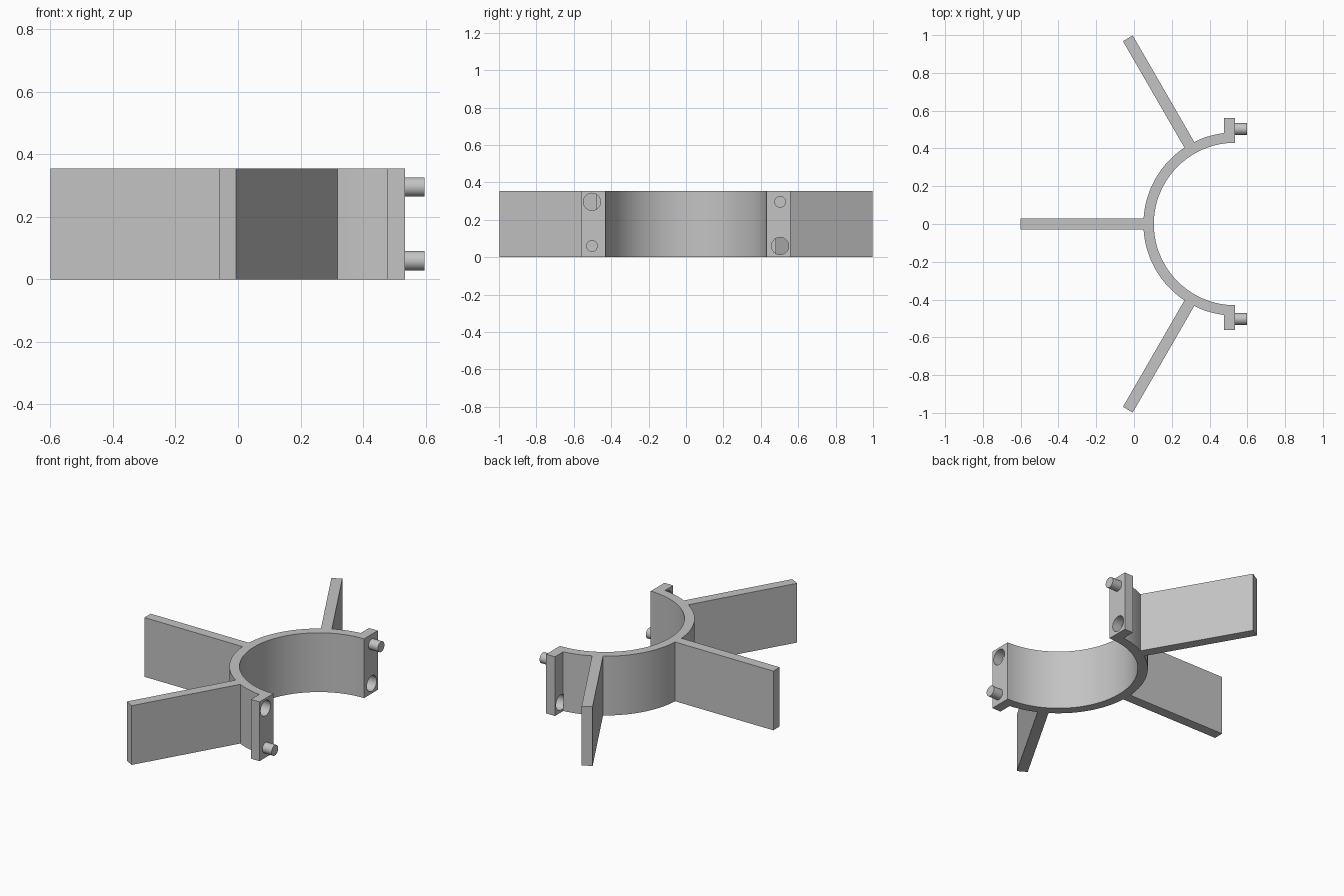
import bpy
import bmesh
from math import asin, cos, sin, pi, radians
from mathutils import Matrix, Vector

cube = bpy.data.objects.get("Cube")
if cube:
    bpy.data.objects.remove(cube)

HEIGHT = 0.355
CENTRE_X = 0.535          # ring axis and mating face
INNER, OUTER = 0.43, 0.485
EAR_X, EAR_Y = 0.477, 0.56
FIN_TIP, FIN_THICK = 1.135, 0.06
PIN_Y, LOW_Z, HIGH_Z = 0.503, 0.06, 0.296

grey = bpy.data.materials.new("light grey")
grey.use_nodes = True
colour = (0.55, 0.55, 0.55, 1)
grey.diffuse_color = colour
grey.node_tree.nodes["Principled BSDF"].inputs["Base Color"].default_value = colour


def add_object(name, bm):
    bmesh.ops.recalc_face_normals(bm, faces=bm.faces)
    mesh = bpy.data.meshes.new(name)
    bm.to_mesh(mesh)
    bm.free()
    mesh.materials.append(grey)
    obj = bpy.data.objects.new(name, mesh)
    bpy.context.collection.objects.link(obj)
    return obj


def extrude_outline(name, points):
    bm = bmesh.new()
    face = bm.faces.new([bm.verts.new((x, y, 0)) for x, y in points])
    geom = bmesh.ops.extrude_face_region(bm, geom=[face])["geom"]
    top = [v for v in geom if isinstance(v, bmesh.types.BMVert)]
    bmesh.ops.translate(bm, vec=(0, 0, HEIGHT), verts=top)
    return add_object(name, bm)


def rod(name, x0, x1, y, z, radius):
    bm = bmesh.new()
    matrix = Matrix.Translation(((x0 + x1) / 2, y, z)) @ Matrix.Rotation(pi / 2, 4, "Y")
    bmesh.ops.create_cone(bm, cap_ends=True, segments=40, radius1=radius,
                          radius2=radius, depth=x1 - x0, matrix=matrix)
    return add_object(name, bm)


def smooth(obj):
    bpy.ops.object.select_all(action="DESELECT")
    obj.select_set(True)
    bpy.context.view_layer.objects.active = obj
    bpy.ops.object.shade_smooth_by_angle(angle=radians(30))


def arc(radius, start, end, steps=64):
    angles = [start + (end - start) * i / steps for i in range(steps + 1)]
    return [(CENTRE_X + radius * cos(a), radius * sin(a)) for a in angles]


# Half ring with a bolting ear at each end
ear_angle = pi / 2 + asin((CENTRE_X - EAR_X) / OUTER)
outline = arc(INNER, pi / 2, 3 * pi / 2)
outline += [(CENTRE_X, -EAR_Y), (EAR_X, -EAR_Y)]
outline += arc(OUTER, 2 * pi - ear_angle, ear_angle)
outline += [(EAR_X, EAR_Y), (CENTRE_X, EAR_Y)]
clamp = extrude_outline("half_ring_clamp", outline)

# Locating pins and matching sockets, diagonally opposed
for side, y, pin_z, hole_z in (("left_back", PIN_Y, HIGH_Z, LOW_Z),
                               ("left_front", -PIN_Y, LOW_Z, HIGH_Z)):
    smooth(rod(side + "_pin", CENTRE_X, 0.597, y, pin_z, 0.031))
    cutter = rod(side + "_hole_cutter", EAR_X - 0.0005, 0.65, y, hole_z, 0.046)
    cutter.hide_render = True
    cutter.hide_set(True)
    cut = clamp.modifiers.new(side + "_hole", "BOOLEAN")
    cut.operation = "DIFFERENCE"
    cut.solver = "EXACT"
    cut.object = cutter

# Bake the holes, then remove the cutters
mesh = bpy.data.meshes.new_from_object(clamp.evaluated_get(bpy.context.evaluated_depsgraph_get()))
clamp.modifiers.clear()
clamp.data = mesh
for obj in [o for o in bpy.data.objects if o.name.endswith("_hole_cutter")]:
    bpy.data.objects.remove(obj)
smooth(clamp)

# Three radial fins
for name, degrees in (("back", 120), ("right", 180), ("front", 240)):
    along = Vector((cos(radians(degrees)), sin(radians(degrees))))
    across = along.orthogonal() * FIN_THICK / 2
    root = Vector((CENTRE_X, 0)) + along * (OUTER - 0.0015)
    tip = Vector((CENTRE_X, 0)) + along * FIN_TIP
    extrude_outline(name + "_fin", [root - across, tip - across, tip + across, root + across])
